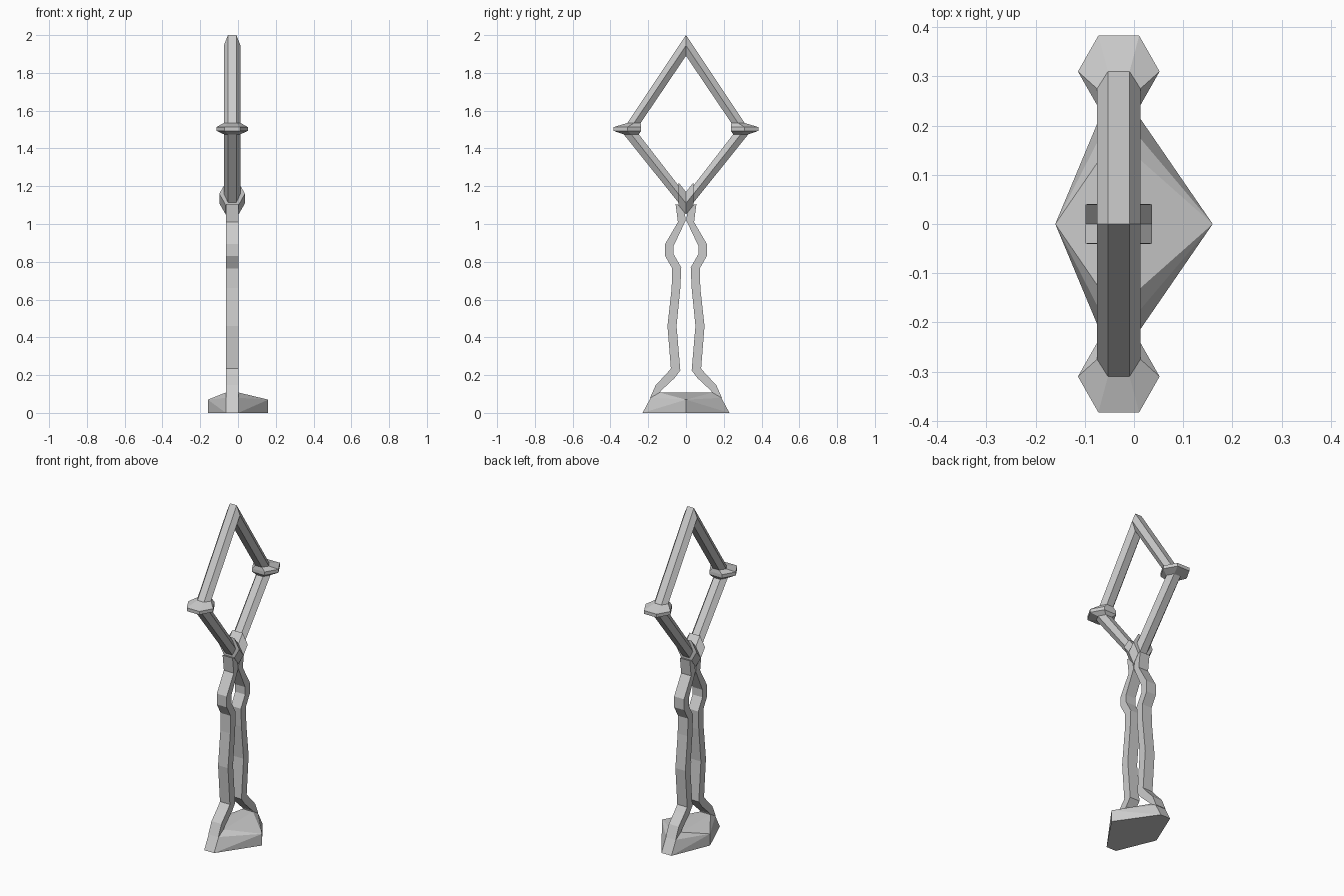
import bpy, bmesh

if "Cube" in bpy.data.objects:
    bpy.data.objects.remove(bpy.data.objects["Cube"])

CX = -0.031  # x centre of the frame and legs


def finish(name, bm, mirror=False):
    bmesh.ops.recalc_face_normals(bm, faces=bm.faces[:])
    mesh = bpy.data.meshes.new(name)
    bm.to_mesh(mesh)
    bm.free()
    ob = bpy.data.objects.new(name, mesh)
    bpy.context.collection.objects.link(ob)
    if mirror:
        m = ob.modifiers.new("mirror", 'MIRROR')
        m.use_axis = (False, True, False)
        m.merge_threshold = 0.0005
    return ob


def loft(name, rings, caps):
    bm = bmesh.new()
    loops = [[bm.verts.new(p) for p in r] for r in rings]
    n = len(loops[0])
    for a, b in zip(loops, loops[1:]):
        for i in range(n):
            j = (i + 1) % n
            bm.faces.new((a[i], a[j], b[j], b[i]))
    if caps:
        bm.faces.new(loops[0])
        bm.faces.new(loops[-1])
    return finish(name, bm, mirror=True)


def hex_ring(y, z, dy, dz, w):
    return [(CX + w / 2, y + dy, z + dz), (CX + w, y, z),
            (CX + w / 2, y - dy, z - dz), (CX - w / 2, y - dy, z - dz),
            (CX - w, y, z), (CX - w / 2, y + dy, z + dz)]


# Diamond frame with its flared side collars and lower chevron collar
loft("diamond_frame", [hex_ring(*r) for r in [
    (0, 1.945, 0, 0.055, 0.044),
    (0.275, 1.535, 0.035, 0, 0.044),
    (0.31, 1.513, 0.073, 0, 0.083),
    (0.31, 1.493, 0.073, 0, 0.083),
    (0.29, 1.475, 0.04, 0, 0.044),
    (0.041, 1.16, 0, -0.045, 0.044),
    (0.04, 1.16, 0, -0.06, 0.068),
    (0, 1.11, 0, -0.06, 0.068)]], caps=False)

# Wavy legs: (outer y, outer z, inner y, inner z) from top to bottom
H = 0.033
loft("legs", [[(CX - H, yo, zo), (CX + H, yo, zo), (CX + H, yi, zi), (CX - H, yi, zi)]
              for yo, zo, yi, zi in [
    (0.055, 1.105, 0.012, 1.095),
    (0.043, 1.01, 0.001, 1.02),
    (0.11, 0.895, 0.065, 0.885),
    (0.11, 0.83, 0.065, 0.84),
    (0.073, 0.765, 0.025, 0.77),
    (0.076, 0.66, 0.03, 0.66),
    (0.098, 0.46, 0.05, 0.46),
    (0.08, 0.235, 0.03, 0.225),
    (0.105, 0.205, 0.06, 0.185),
    (0.16, 0.148, 0.135, 0.115),
    (0.19, 0.08, 0.15, 0.07)]], caps=True)

# Faceted foot base
bm = bmesh.new()
pts = [(x, 0, z) for x in (-0.16, 0.16) for z in (0, 0.07)]
pts += [(CX + sx * H, sy * y, z) for sx in (-1, 1) for sy in (-1, 1)
        for y, z in ((0.23, 0), (0.187, 0.08), (0.14, 0.108))]
for p in pts:
    bm.verts.new(p)
bmesh.ops.convex_hull(bm, input=bm.verts[:])
finish("base", bm)
